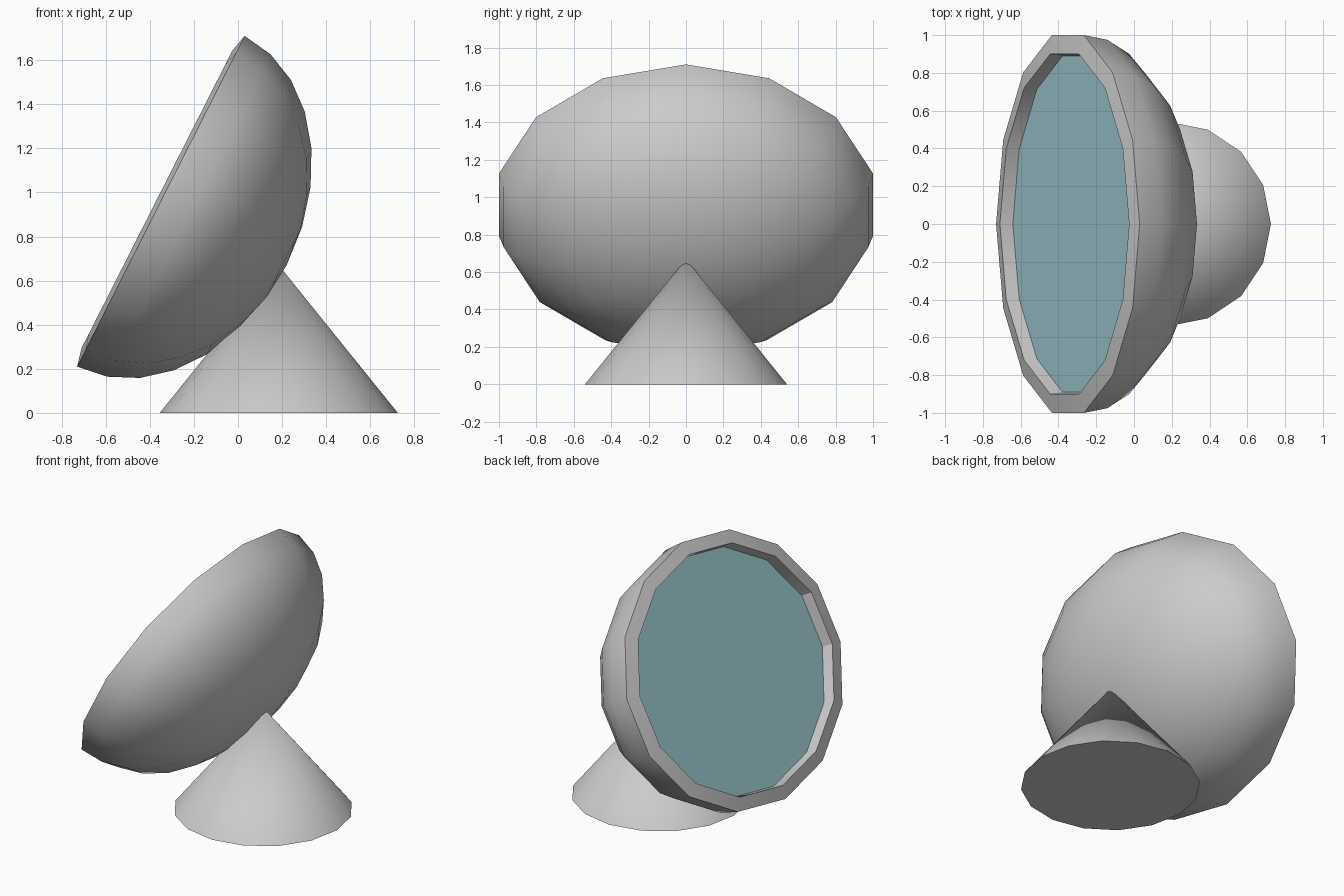
import bpy, bmesh, math
from mathutils import Matrix, Vector

if "Cube" in bpy.data.objects:
    bpy.data.objects.remove(bpy.data.objects["Cube"])

SEG = 14
CENTRE = Vector((-0.35, 0, 0.96))
UP = Vector((0.38, 0, 0.75)).normalized()    # along the tilted rim
BACK = Vector((0.75, 0, -0.38)).normalized()  # behind the dish
HALF_Y, HALF_UP, DEPTH = 1.0257, 0.841, 0.64


def place(scale, back, k):
    a = 2 * math.pi * k / SEG
    p = CENTRE + UP * (HALF_UP * scale * math.cos(a)) + BACK * back
    p.y = HALF_Y * scale * math.sin(a)
    return p


def finish(name, bm, colour=None):
    mesh = bpy.data.meshes.new(name)
    bm.to_mesh(mesh)
    bm.free()
    ob = bpy.data.objects.new(name, mesh)
    bpy.context.collection.objects.link(ob)
    if colour:
        mat = bpy.data.materials.new(name + "_colour")
        mat.diffuse_color = colour
        mat.use_nodes = True
        mat.node_tree.nodes["Principled BSDF"].inputs["Base Color"].default_value = mat.diffuse_color
        mesh.materials.append(mat)
    bpy.ops.object.select_all(action='DESELECT')
    ob.select_set(True)
    bpy.context.view_layer.objects.active = ob
    bpy.ops.object.shade_smooth_by_angle(angle=math.radians(30))
    return ob


# Dish: inner wall, raised rim lip, then half ellipsoid to the rear pole
profile = [(0.888, 0.06), (0.9, -0.02)]
profile += [(math.cos(i * math.pi / 14), DEPTH * math.sin(i * math.pi / 14)) for i in range(7)]
bm = bmesh.new()
rings = [[bm.verts.new(place(s, b, k)) for k in range(SEG)] for s, b in profile]
for r0, r1 in zip(rings, rings[1:]):
    for k in range(SEG):
        n = (k + 1) % SEG
        bm.faces.new((r0[k], r0[n], r1[n], r1[k]))
pole = bm.verts.new(CENTRE + BACK * DEPTH)
for k in range(SEG):
    bm.faces.new((rings[-1][k], rings[-1][(k + 1) % SEG], pole))
# Temporary cap makes the outward direction unambiguous
cap = bm.faces.new(rings[0])
bmesh.ops.recalc_face_normals(bm, faces=bm.faces[:])
bmesh.ops.delete(bm, geom=[cap], context='FACES_ONLY')
finish("dish_shell", bm)

# Coloured flat panel set inside the rim
bm = bmesh.new()
panel = bm.faces.new([bm.verts.new(place(0.89, 0.052, k)) for k in range(SEG)])
panel.normal_update()
if panel.normal.dot(BACK) > 0:
    panel.normal_flip()
finish("dish_panel", bm, (0.35, 0.6, 0.66, 1))

# Cone stand
bm = bmesh.new()
bmesh.ops.create_cone(bm, cap_ends=True, segments=16, radius1=0.54, radius2=0,
                      depth=0.67, matrix=Matrix.Translation((0.185, 0, 0.335)))
bmesh.ops.remove_doubles(bm, verts=bm.verts[:], dist=1e-5)
finish("cone_stand", bm)
